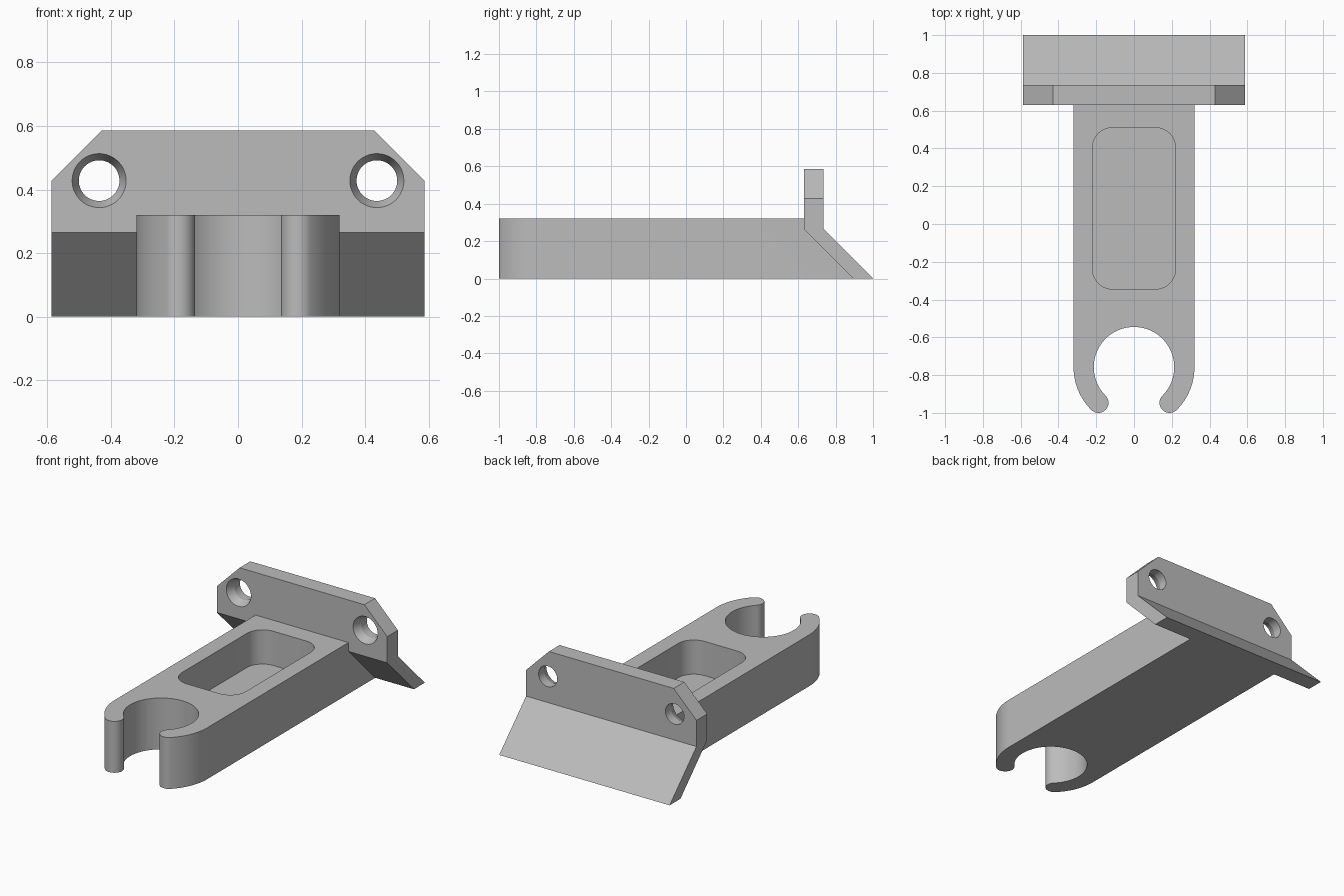
import bpy, bmesh
from math import sin, cos, pi, radians
from mathutils import Vector

if "Cube" in bpy.data.objects:
    bpy.data.objects.remove(bpy.data.objects["Cube"], do_unlink=True)

grey = bpy.data.materials.new("mid grey")
grey.use_nodes = True
grey.diffuse_color = (0.5, 0.5, 0.5, 1)
grey.node_tree.nodes["Principled BSDF"].inputs["Base Color"].default_value = (0.5, 0.5, 0.5, 1)


def arc(cx, cy, r, start, end, steps):
    angles = [radians(start + (end - start) * i / steps) for i in range(steps + 1)]
    return [(cx + r * cos(a), cy + r * sin(a)) for a in angles]


def prism(name, points, offset, cut=None):
    """Extrude a closed loop of 3D points, optionally trimming with a plane."""
    bm = bmesh.new()
    face = bm.faces.new([bm.verts.new(p) for p in points])
    out = bmesh.ops.extrude_face_region(bm, geom=[face])["geom"]
    bmesh.ops.translate(bm, vec=Vector(offset),
                        verts=[g for g in out if isinstance(g, bmesh.types.BMVert)])
    if cut:
        res = bmesh.ops.bisect_plane(bm, geom=bm.verts[:] + bm.edges[:] + bm.faces[:],
                                     plane_co=cut[0], plane_no=cut[1], clear_outer=True)
        bmesh.ops.holes_fill(bm, edges=[g for g in res["geom_cut"]
                                        if isinstance(g, bmesh.types.BMEdge)])
    bmesh.ops.recalc_face_normals(bm, faces=bm.faces[:])
    mesh = bpy.data.meshes.new(name)
    bm.to_mesh(mesh)
    bm.free()
    mesh.materials.append(grey)
    obj = bpy.data.objects.new(name, mesh)
    bpy.context.collection.objects.link(obj)
    return obj


def combine(target, tool, operation):
    """Apply a boolean and delete the tool."""
    mod = target.modifiers.new("join", "BOOLEAN")
    mod.object, mod.operation, mod.solver = tool, operation, "EXACT"
    bpy.context.view_layer.objects.active = target
    bpy.ops.object.modifier_apply(modifier=mod.name)
    bpy.data.objects.remove(tool, do_unlink=True)


WIDTH, HEIGHT, WALL = 0.32, 0.32, 0.107
PLATE_X, FRONT, BACK, TOP, BEND = 0.587, 0.63, 0.735, 0.585, 0.265

# Arm with an open clip at the front, trimmed to the slope of the flange
inner, tip = WIDTH - WALL, WALL / 2
mid = WIDTH - tip
clip_y = -1 + tip + mid * sin(pi / 4)
tx, ty = mid * cos(pi / 4), clip_y - mid * sin(pi / 4)
outline = [(WIDTH, 1.1), (-WIDTH, 1.1)]
outline += arc(0, clip_y, WIDTH, 180, 225, 16)
outline += arc(-tx, ty, tip, 225, 405, 20)[1:]
outline += arc(0, clip_y, inner, 225, -45, 64)[1:]
outline += arc(tx, ty, tip, 135, 315, 20)[1:]
outline += arc(0, clip_y, WIDTH, -45, 0, 16)[1:]
bracket = prism("bracket", [(x, y, 0) for x, y in outline], (0, 0, HEIGHT),
                cut=((0, 0.97, 0), (0, 1, 1)))

# Rounded pocket in the top of the arm
px, y0, y1, r = 0.22, -0.345, 0.51, 0.107
pocket = (arc(px - r, y1 - r, r, 0, 90, 12) + arc(r - px, y1 - r, r, 90, 180, 12)
          + arc(r - px, y0 + r, r, 180, 270, 12) + arc(px - r, y0 + r, r, 270, 360, 12))
combine(bracket, prism("pocket_cutter", [(x, y, WALL) for x, y in pocket], (0, 0, 0.5)),
        "DIFFERENCE")

# Upright plate with a sloping flange behind
profile = [(FRONT, TOP), (BACK, TOP), (BACK, BEND), (1, 0), (1 - WALL, 0), (FRONT, BEND)]
plate = prism("mounting_plate", [(-PLATE_X, y, z) for y, z in profile], (2 * PLATE_X, 0, 0))

for side in (-1, 1):
    # Clipped top corner
    corner = [(0.43, TOP), (0.43 + 0.3, TOP - 0.3), (0.9, TOP + 0.2), (0.43 - 0.2, TOP + 0.2)]
    combine(plate, prism("corner_cutter", [(side * x, 0.5, z) for x, z in corner], (0, 0.4, 0)),
            "DIFFERENCE")
    # Countersunk screw hole
    sink, slope = 0.05, 0.021 / 0.05
    for r1, r2, ya, yb in ((0.064, 0.064, 0.5, 0.9),
                           (0.085 + 0.05 * slope, 0.064, FRONT - 0.05, FRONT + sink)):
        bpy.ops.mesh.primitive_cone_add(vertices=48, radius1=r1, radius2=r2, depth=yb - ya,
                                        location=(side * 0.437, (ya + yb) / 2, 0.428),
                                        rotation=(-pi / 2, 0, 0))
        tool = bpy.context.object
        tool.data.materials.append(grey)
        combine(plate, tool, "DIFFERENCE")

# Merge into one solid part
combine(bracket, plate, "UNION")
bpy.ops.object.select_all(action="DESELECT")
bracket.select_set(True)
bpy.context.view_layer.objects.active = bracket
bpy.ops.object.shade_smooth_by_angle(angle=radians(20))
